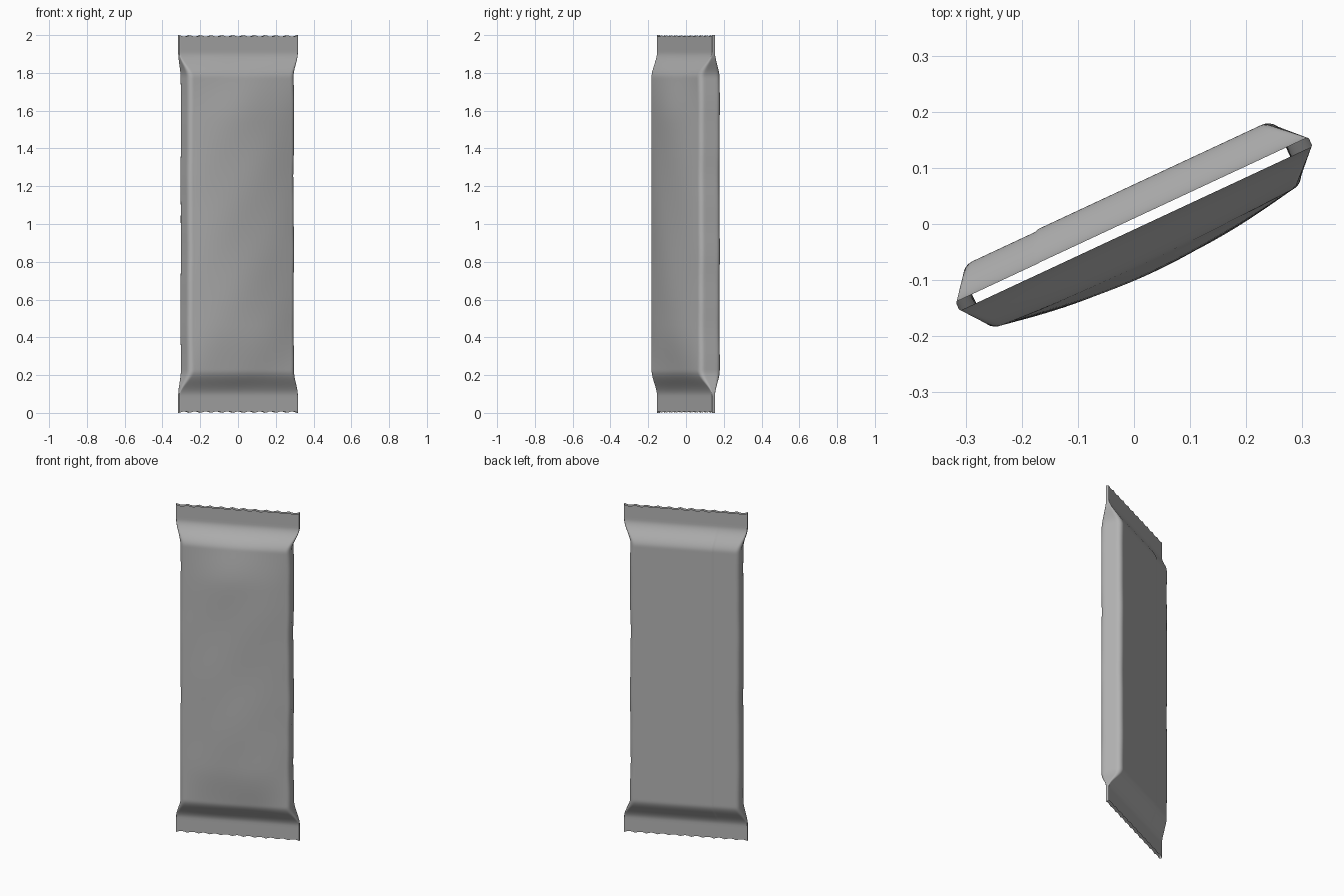
import bpy, bmesh, math

if "Cube" in bpy.data.objects:
    bpy.data.objects.remove(bpy.data.objects["Cube"])

YAW = math.radians(25)
TEETH = 11
N = 88            # columns across each broad face
ARC = 6           # segments per rounded corner


def smooth(a, b, x):
    t = min(1, max(0, (x - a) / (b - a)))
    return t * t * (3 - 2 * t)


def mix(a, b, t):
    return a + (b - a) * t


def section(z):
    """Closed outline (u, v) of the wrapper at height z: flat seal to full body."""
    end = min(z, 2 - z)
    k = smooth(0.09, 0.225, end)
    wobble = 0.002 * math.sin(9 * z) + 0.001 * math.sin(23 * z + 1)
    left = mix(-0.347, -0.316 + wobble * 0.5, k)
    right = mix(0.347, 0.306 + wobble, k)
    front = mix(-0.009, -0.064, k)
    back = mix(0.009, 0.064, k)
    r = mix(0.004, 0.028, k)
    bulge = 0.026 * smooth(0.1, 0.45, end)
    seam = mix(-0.18, -0.158, k)
    low = back - mix(0.0005, 0.0025, k)
    pts = []

    def corner(cu, cv, a0):
        for i in range(1, ARC):
            a = math.radians(a0 + 90 * i / ARC)
            pts.append((cu + r * math.cos(a), cv + r * math.sin(a)))

    def side(u, v0, v1):
        for i in range(7):
            pts.append((u, mix(v0, v1, i / 6)))

    # bulging, faintly creased front
    for i in range(N + 1):
        t = 2 * i / N - 1
        u = mix(left + r, right - r, i / N)
        dome = 1 - t * t
        crease = 0.0015 * k * dome * (math.sin(7 * z + 9 * u) + math.sin(13 * z - 14 * u + 2) * 0.6)
        pts.append((u, front - bulge * dome + crease))
    corner(right - r, front + r, -90)
    side(right, front + r, back - r)
    corner(right - r, back - r, 0)
    # flat back with the soft step of the overlapped film
    for i in range(N + 1):
        pts.append((mix(right - r, seam, i / N), back))
    for i in range(25):
        pts.append((mix(seam - 0.007, left + r, i / 24), low))
    corner(left + r, low - r, 90)
    side(left, low - r, front + r)
    corner(left + r, front + r, 180)
    return pts


# row heights, denser at the shoulders
half = [0, 0.025, 0.05, 0.075] + [0.09 + 0.01 * i for i in range(16)]
half += [0.27, 0.3, 0.34, 0.38, 0.42, 0.46]
rows = half + [0.5 + 0.04 * i for i in range(26)] + [2 - z for z in reversed(half)]

bm = bmesh.new()
c, s = math.cos(YAW), math.sin(YAW)
prev = None
for z in rows:
    ring = []
    for u, v in section(z):
        # scalloped cut along both end seals
        tooth = 0.008 * abs(math.sin(math.pi * TEETH * (u + 0.347) / 0.694))
        zz = z + tooth * max(0, 1 - z / 0.05) - tooth * max(0, 1 - (2 - z) / 0.05)
        ring.append(bm.verts.new((u * c - v * s, u * s + v * c, zz)))
    if prev:
        n = len(ring)
        for i in range(n):
            j = (i + 1) % n
            bm.faces.new((prev[i], prev[j], ring[j], ring[i]))
    prev = ring

# open-ended film sleeve
mesh = bpy.data.meshes.new("wrapper")
bm.to_mesh(mesh)
bm.free()
film = bpy.data.materials.new("grey_film")
film.diffuse_color = (0.45, 0.45, 0.45, 1)
film.use_nodes = True
film.node_tree.nodes["Principled BSDF"].inputs["Base Color"].default_value = film.diffuse_color
mesh.materials.append(film)
wrapper = bpy.data.objects.new("wrapper", mesh)
bpy.context.collection.objects.link(wrapper)
bpy.context.view_layer.objects.active = wrapper
wrapper.select_set(True)
bpy.ops.object.shade_smooth_by_angle(angle=math.radians(40))
